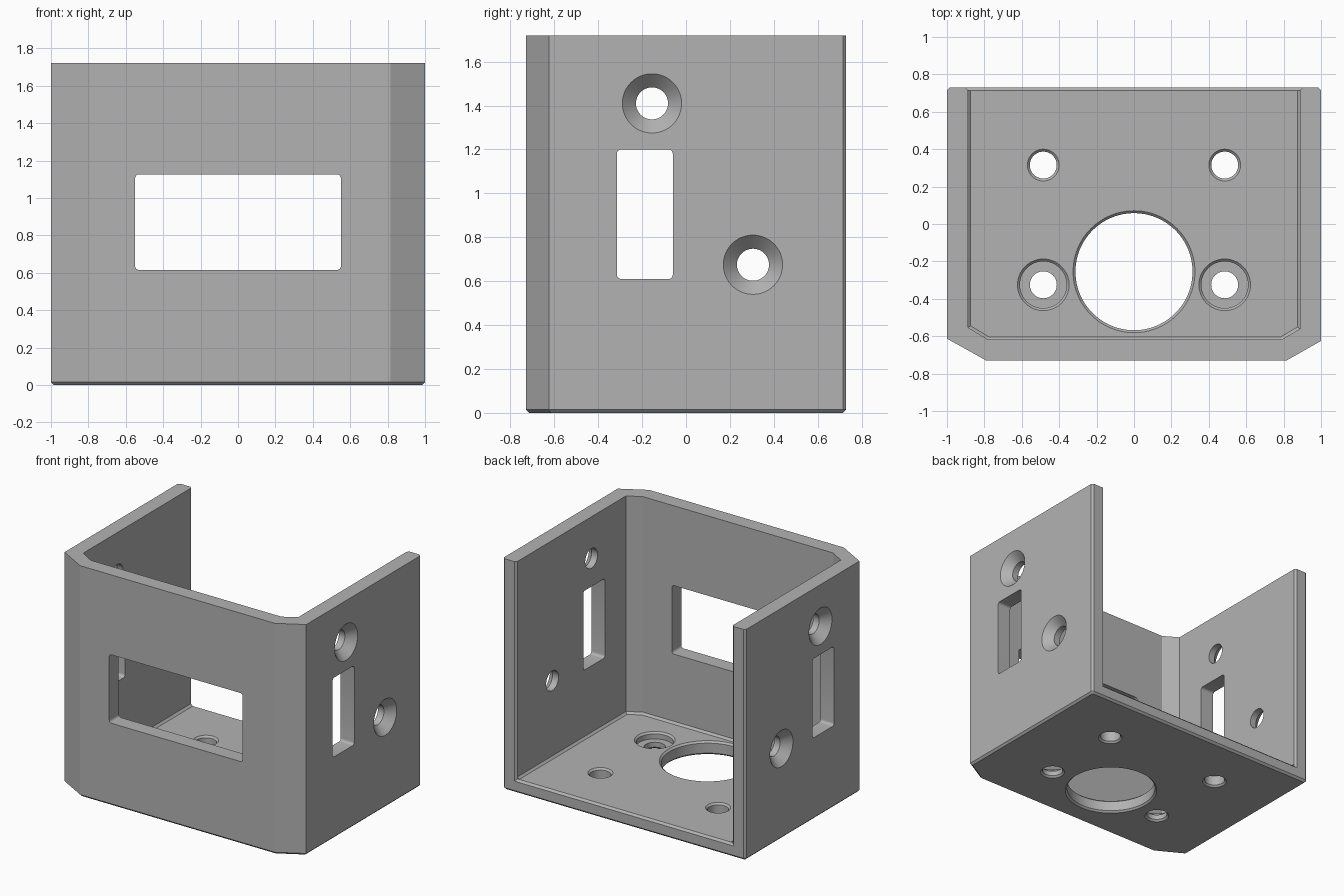
import bpy, bmesh, math
from mathutils import Vector, Matrix

cube = bpy.data.objects.get("Cube")
if cube:
    bpy.data.objects.remove(cube)

HEIGHT, FLOOR, BEVEL = 1.72, 0.1, 0.015


def loft(name, rings):
    """Closed solid skinned through rings of 3D points."""
    bm = bmesh.new()
    loops = [[bm.verts.new(p) for p in ring] for ring in rings]
    n = len(loops[0])
    for a, b in zip(loops, loops[1:]):
        for i in range(n):
            j = (i + 1) % n
            bm.faces.new((a[i], a[j], b[j], b[i]))
    bm.faces.new(loops[0])
    bm.faces.new(loops[-1])
    bmesh.ops.recalc_face_normals(bm, faces=bm.faces)
    mesh = bpy.data.meshes.new(name)
    bm.to_mesh(mesh)
    bm.free()
    obj = bpy.data.objects.new(name, mesh)
    bpy.context.collection.objects.link(obj)
    return obj


def inset(poly, d):
    """Counter-clockwise 2D outline moved inward by d."""
    pts = [Vector(p) for p in poly]
    out = []
    for i, p in enumerate(pts):
        a = (p - pts[i - 1]).normalized()
        b = (pts[(i + 1) % len(pts)] - p).normalized()
        na, nb = Vector((-a.y, a.x)), Vector((-b.y, b.x))
        out.append(p + (na + nb) * d / (1 + na.dot(nb)))
    return out


def prism(name, poly, levels):
    """Upright solid from (height, inset) levels."""
    return loft(name, [[(p.x, p.y, z) for p in inset(poly, d)] for z, d in levels])


def lathe(name, profile, matrix, sides=64):
    """Round cutter from (radius, height) pairs along local z."""
    turn = [math.tau * i / sides for i in range(sides)]
    return loft(name, [[matrix @ Vector((r * math.cos(t), r * math.sin(t), h))
                        for t in turn] for r, h in profile])


def rounded_rect(u0, u1, v0, v1, r, steps=5):
    pts = []
    corners = ((u1 - r, v1 - r), (u0 + r, v1 - r), (u0 + r, v0 + r), (u1 - r, v0 + r))
    for k, (u, v) in enumerate(corners):
        for i in range(steps + 1):
            t = math.pi / 2 * (k + i / steps)
            pts.append((u + r * math.cos(t), v + r * math.sin(t)))
    return pts


def cut(target, cutter):
    mod = target.modifiers.new("cut", 'BOOLEAN')
    mod.object = cutter
    mod.operation = 'DIFFERENCE'
    mod.solver = 'EXACT'
    cutter.hide_render = True
    bpy.context.view_layer.objects.active = target
    bpy.ops.object.modifier_apply(modifier=mod.name)
    bpy.data.objects.remove(cutter)


# Outer shell with clipped front corners and bevelled back and bottom edges
back = 0.73
outer = [(-1, -0.613), (-0.79, -0.73), (0.815, -0.73), (1, -0.625),
         (1, back - BEVEL), (1 - BEVEL, back), (BEVEL - 1, back), (-1, back - BEVEL)]
housing = prism("bracket_housing", outer, [(0, BEVEL), (BEVEL, 0), (HEIGHT, 0)])

# Cavity, open at the top and back, with a bevel where it meets the floor
inner = [(-0.888, -0.553), (-0.78, -0.618), (0.79, -0.618), (0.888, -0.56),
         (0.888, 1), (-0.888, 1)]
cut(housing, prism("cavity", inner, [(FLOOR, BEVEL), (FLOOR + BEVEL, 0), (2, 0)]))

# Bevel around the inside of the open back
flare = []
for y, g in ((back - BEVEL, 0), (back + BEVEL, 2 * BEVEL)):
    x, z = 0.888 + g, FLOOR - g
    flare.append([(-x, y, z), (x, y, z), (x, y, 2), (-x, y, 2)])
cut(housing, loft("back_flare", flare))


# Floor holes: large opening, plain holes and counterbored holes
def bevelled(r):
    b = BEVEL - 0.002
    return [(r + 2 * b, -b), (r, b), (r, FLOOR - b), (r + 2 * b, FLOOR + b)]


cut(housing, lathe("floor_opening", bevelled(0.313), Matrix.Translation((0, -0.255, 0)), 96))
for s in (-1, 1):
    cut(housing, lathe("floor_hole", bevelled(0.072), Matrix.Translation((s * 0.485, 0.315, 0))))
    bore = bevelled(0.072)[:2] + [(0.072, 0.05), (0.125, 0.05),
                                  (0.125, FLOOR - 0.013), (0.151, FLOOR + 0.013)]
    cut(housing, lathe("floor_bore", bore, Matrix.Translation((s * 0.485, -0.325, 0))))

# Side walls: countersunk screw holes and upright slots
for s in (-1, 1):
    for y, z in ((-0.155, 1.41), (0.305, 0.675)):
        place = Matrix.Translation((0, y, z)) @ Matrix.Rotation(s * math.pi / 2, 4, 'Y')
        sink = [(0.073, 0.8), (0.073, 0.938), (0.135, 1), (0.155, 1.02)]
        cut(housing, lathe("screw_hole", sink, place))
    slot = rounded_rect(-0.315, -0.06, 0.61, 1.2, 0.02)
    cut(housing, loft("side_slot", [[(s * x, y, z) for y, z in slot] for x in (0.8, 1.1)]))

# Front window
window = rounded_rect(-0.55, 0.55, 0.615, 1.125, 0.02)
cut(housing, loft("front_window", [[(x, y, z) for x, z in window] for y in (-0.9, -0.5)]))

# Plain grey finish
grey = bpy.data.materials.new("grey")
colour = (0.45, 0.45, 0.45, 1)
grey.diffuse_color = colour
grey.use_nodes = True
grey.node_tree.nodes["Principled BSDF"].inputs["Base Color"].default_value = colour
housing.data.materials.clear()
housing.data.materials.append(grey)

bpy.ops.object.select_all(action='DESELECT')
housing.select_set(True)
bpy.context.view_layer.objects.active = housing
bpy.ops.object.shade_smooth_by_angle(angle=math.radians(20))
